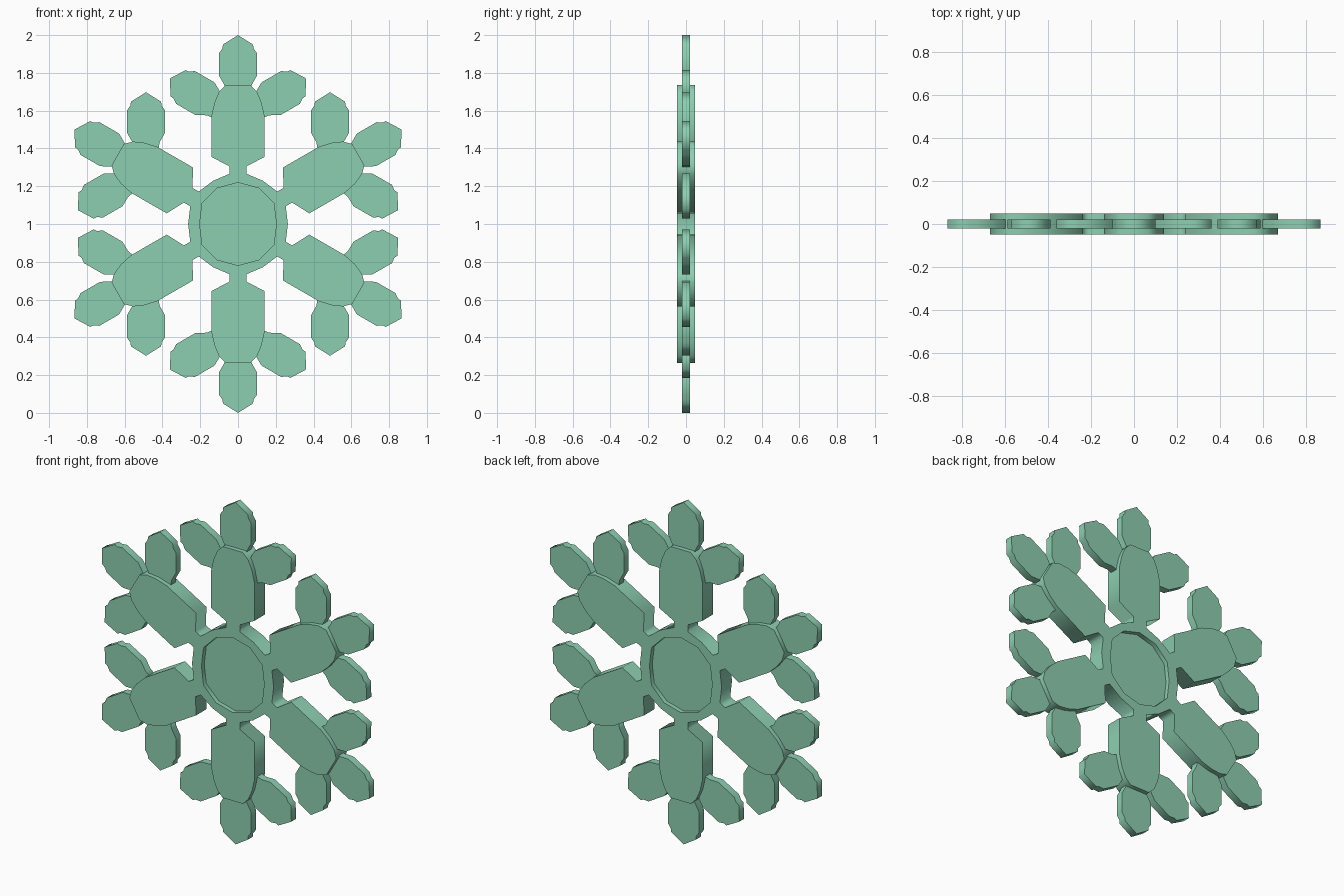
import bpy
from math import sin, cos, radians

if "Cube" in bpy.data.objects:
    bpy.data.objects.remove(bpy.data.objects["Cube"])

mat = bpy.data.materials.new("frosted_green")
mat.diffuse_color = (0.27, 0.62, 0.44, 1)
mat.use_nodes = True
mat.node_tree.nodes["Principled BSDF"].inputs["Base Color"].default_value = mat.diffuse_color


def turn(p, deg):
    """Rotate a 2D point clockwise about the origin."""
    c, s = cos(radians(deg)), sin(radians(deg))
    return (p[0] * c + p[1] * s, -p[0] * s + p[1] * c)


def plate(name, loops, half):
    """Upright flat plate made from closed outlines (inner ones are holes)."""
    cu = bpy.data.curves.new(name, 'CURVE')
    cu.dimensions = '2D'
    cu.fill_mode = 'BOTH'
    cu.extrude = half
    for pts in loops:
        sp = cu.splines.new('POLY')
        sp.points.add(len(pts) - 1)
        for q, p in zip(sp.points, pts):
            q.co = (p[0], p[1], 0, 1)
        sp.use_cyclic_u = True
    ob = bpy.data.objects.new(name, cu)
    bpy.context.collection.objects.link(ob)
    ob.location = (0, 0, 1)
    ob.rotation_euler = (radians(90), 0, 0)
    bpy.ops.object.select_all(action='DESELECT')
    ob.select_set(True)
    bpy.context.view_layer.objects.active = ob
    bpy.ops.object.convert(target='MESH')
    bpy.context.object.data.materials.append(mat)


# Hub and six arms: right half of one arm, mirrored and repeated
half_arm = [(0.065, 0.735), (0.1, 0.70), (0.124, 0.645), (0.14, 0.575),
            (0.14, 0.355), (0.045, 0.305), (0.045, 0.266)]
arm = [(-x, y) for x, y in reversed(half_arm)] + half_arm
outline = []
for i in range(6):
    outline += [turn(p, 60 * i) for p in arm]
    outline.append(turn((0, 0.264), 60 * i + 30))

# Recessed centre, slightly flattened at the sides
hole = [turn((0, 0.219), 30 * i) for i in range(12)]
hole = [(max(-0.203, min(0.203, x)), y) for x, y in hole]
plate("hub_and_arms", [outline, hole], 0.048)
plate("centre_panel", [[(x * 1.03, y * 1.03) for x, y in hole]], 0.022)

# Petals: half outline along the growth axis, base tucked into the arm
half_petal = [(0.065, -0.04), (0.072, 0), (0.1, 0.05), (0.1, 0.17),
              (0.082, 0.195), (0.08, 0.215)]
petal = ([(-x, y) for x, y in half_petal] + [(0, 0.265)]
         + half_petal[::-1])
spots = [("tip", (0, 0.735), 0), ("right", (0.131, 0.638), 60),
         ("left", (-0.131, 0.638), -60)]
for i in range(6):
    for side, (bx, by), ang in spots:
        pts = []
        for p in petal:
            x, y = turn(p, ang)
            pts.append(turn((x + bx, y + by), 60 * i))
        plate(f"{side}_petal_{i + 1}", [pts], 0.022)
